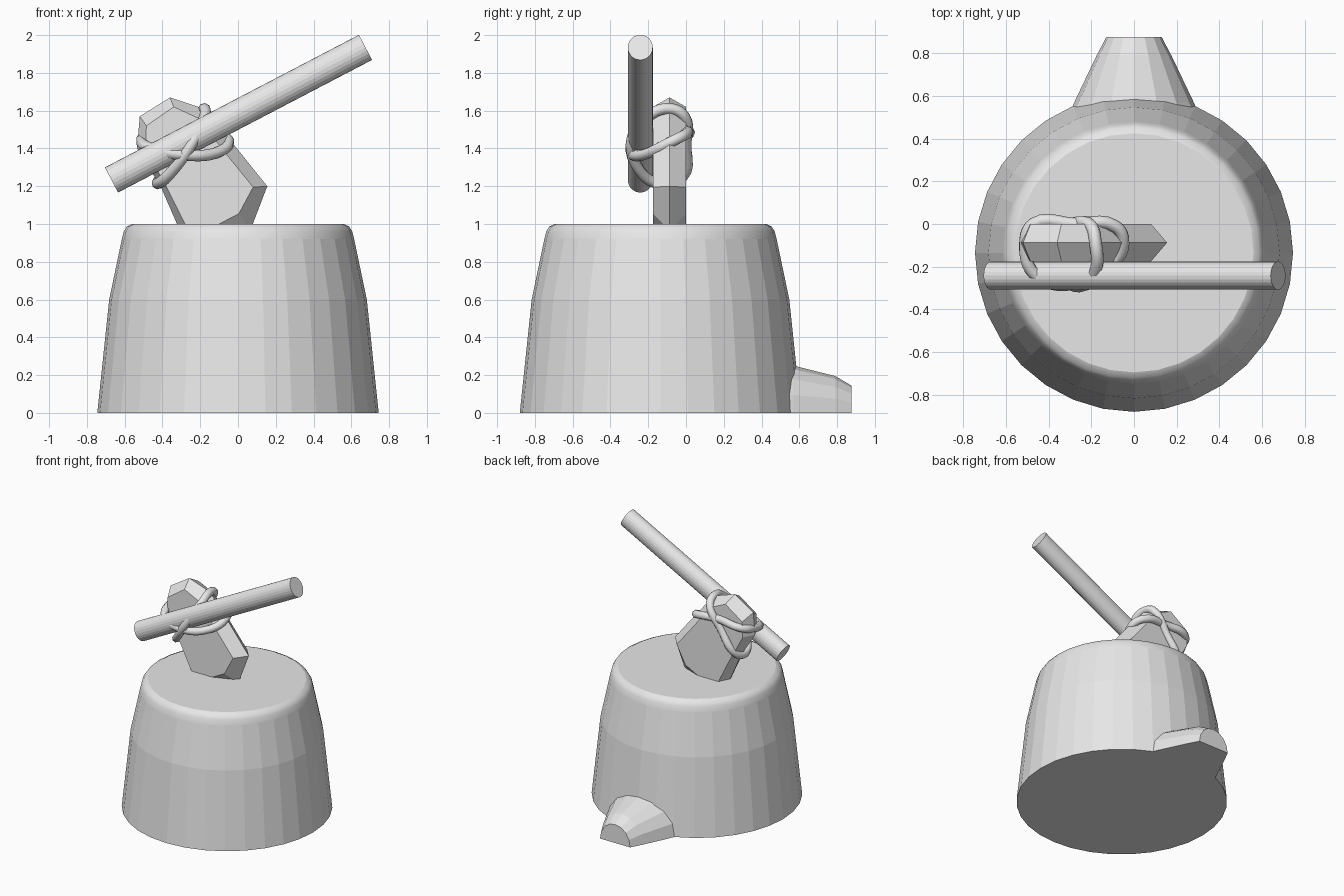
import bpy, bmesh
from math import pi, sin, cos, atan2
from mathutils import Vector, Matrix

cube = bpy.data.objects.get("Cube")
if cube:
    bpy.data.objects.remove(cube)

grey = bpy.data.materials.new("plain grey")
grey.use_nodes = True
COLOUR = (0.8, 0.8, 0.8, 1)
grey.diffuse_color = COLOUR
grey.node_tree.nodes["Principled BSDF"].inputs["Base Color"].default_value = COLOUR


def add_object(name, data):
    obj = bpy.data.objects.new(name, data)
    data.materials.append(grey)
    bpy.context.collection.objects.link(obj)
    return obj


def loft(name, rings, smooth_from=None):
    """Skin a list of equal-length closed rings and cap both ends."""
    bm = bmesh.new()
    loops = [[bm.verts.new(p) for p in ring] for ring in rings]
    n = len(loops[0])
    for k, (a, b) in enumerate(zip(loops, loops[1:])):
        for i in range(n):
            j = (i + 1) % n
            f = bm.faces.new((a[i], a[j], b[j], b[i]))
            f.smooth = smooth_from is not None and k >= smooth_from
    bm.faces.new(loops[0][::-1])
    bm.faces.new(loops[-1])
    bmesh.ops.recalc_face_normals(bm, faces=bm.faces)
    mesh = bpy.data.meshes.new(name)
    bm.to_mesh(mesh)
    bm.free()
    return add_object(name, mesh)


# Stump: tapered 32-sided body with a rounded top rim
CENTRE_Y = -0.135
profile = [(0.745, 0), (0.682, 0.6), (0.615, 0.92), (0.605, 0.96),
           (0.588, 0.987), (0.56, 1.0)]
loft("stump", [[(r * sin(2 * pi * i / 32), CENTRE_Y - r * cos(2 * pi * i / 32), z)
                for i in range(32)] for r, z in profile], smooth_from=2)

# Root: half-round spur at the back, sunk into the stump
sections = [(0.4, 0.35, 0.29), (0.57, 0.28, 0.25), (0.79, 0.175, 0.195), (0.875, 0.13, 0.145)]
loft("root", [[(w * cos(pi * i / 8), y, h * sin(pi * i / 8)) for i in range(9)]
              for y, w, h in sections])

# Stone axe head: chipped outline with bevelled front and back
outline = [(0.155, 1.2), (-0.03, 1.43), (-0.18, 1.61), (-0.36, 1.67), (-0.52, 1.57),
           (-0.535, 1.4), (-0.41, 1.2), (-0.31, 0.97), (-0.1, 0.88), (0.065, 0.965)]
inner = [(0.08, 1.195), (-0.07, 1.38), (-0.21, 1.56), (-0.34, 1.62), (-0.485, 1.52),
         (-0.49, 1.4), (-0.37, 1.18), (-0.28, 1.0), (-0.11, 0.995), (0.005, 1.055)]
loft("axe_head", [[(x, y, z) for x, z in shape] for y, shape in
                  ((-0.175, inner), (-0.0875, outline), (0.0, inner))])

# Handle: straight pole leaning across the front of the head
start, end = Vector((-0.67, -0.242, 1.233)), Vector((0.675, -0.242, 1.935))
side = (end - start).cross(Vector((0, 1, 0))).normalized()
handle = loft("handle", [[p + side * 0.075 * cos(2 * pi * i / 24)
                          + Vector((0, 0.066 * sin(2 * pi * i / 24), 0))
                          for i in range(24)] for p in (start, end)])


# Rope lashings: two crossing closed loops
def rope(name, points):
    curve = bpy.data.curves.new(name, "CURVE")
    curve.dimensions = "3D"
    curve.bevel_depth = 0.03
    curve.bevel_resolution = 2
    curve.resolution_u = 5
    spline = curve.splines.new("BEZIER")
    spline.bezier_points.add(len(points) - 1)
    for bp, p in zip(spline.bezier_points, points):
        bp.co = p
        bp.handle_left_type = bp.handle_right_type = "AUTO"
    spline.use_cyclic_u = True
    add_object(name, curve)


rope("rope_level", [(-0.51, -0.1, 1.44), (-0.46, -0.24, 1.4), (-0.28, -0.28, 1.365),
                    (-0.12, -0.2, 1.375), (-0.05, -0.09, 1.43), (-0.09, -0.01, 1.47),
                    (-0.28, 0.0, 1.49), (-0.47, 0.0, 1.47)])
rope("rope_slanted", [(-0.18, -0.09, 1.61), (-0.175, -0.2, 1.57), (-0.23, -0.285, 1.45),
                      (-0.34, -0.25, 1.29), (-0.42, -0.14, 1.215), (-0.41, -0.02, 1.25),
                      (-0.3, 0.0, 1.42), (-0.2, -0.01, 1.57)])
